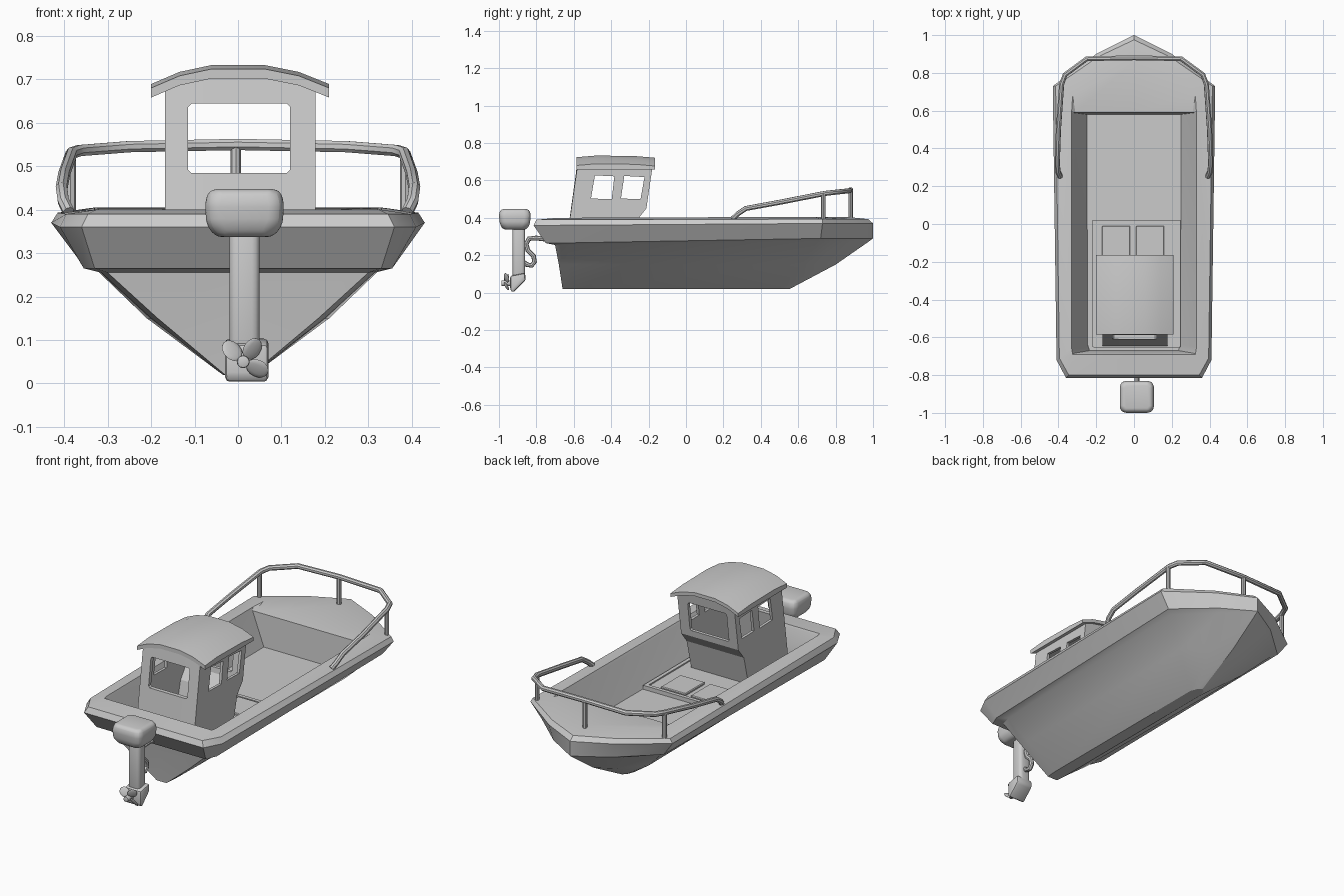
import bpy, bmesh, math
from mathutils import Matrix

if "Cube" in bpy.data.objects:
    bpy.data.objects.remove(bpy.data.objects["Cube"])


def activate(ob):
    bpy.ops.object.select_all(action='DESELECT')
    ob.select_set(True)
    bpy.context.view_layer.objects.active = ob


def smooth(ob, angle=30):
    activate(ob)
    bpy.ops.object.shade_smooth_by_angle(angle=math.radians(angle))


def bevel(ob, width, segments=2, limit=30):
    m = ob.modifiers.new("bevel", 'BEVEL')
    m.width, m.segments, m.angle_limit = width, segments, math.radians(limit)
    activate(ob)
    bpy.ops.object.modifier_apply(modifier=m.name)
    smooth(ob)


def loft(name, rings):
    """Closed skin over matching rings of points, capped at both ends."""
    bm = bmesh.new()
    vs = [[bm.verts.new(p) for p in r] for r in rings]
    n = len(vs[0])
    for a, b in zip(vs, vs[1:]):
        for i in range(n):
            j = (i + 1) % n
            bm.faces.new((a[i], a[j], b[j], b[i]))
    bm.faces.new(vs[0])
    bm.faces.new(vs[-1])
    bmesh.ops.recalc_face_normals(bm, faces=bm.faces)
    me = bpy.data.meshes.new(name)
    bm.to_mesh(me)
    bm.free()
    ob = bpy.data.objects.new(name, me)
    bpy.context.collection.objects.link(ob)
    return ob


def prism(name, yz, x0, x1):
    return loft(name, [[(x, y, z) for y, z in yz] for x in (x0, x1)])


def box(name, x0, x1, y0, y1, z0, z1):
    return prism(name, [(y0, z0), (y1, z0), (y1, z1), (y0, z1)], x0, x1)


def tube(name, pts, r):
    cu = bpy.data.curves.new(name, 'CURVE')
    cu.dimensions, cu.bevel_depth, cu.bevel_resolution = '3D', r, 2
    cu.use_fill_caps = True
    sp = cu.splines.new('POLY')
    sp.points.add(len(pts) - 1)
    for q, p in zip(sp.points, pts):
        q.co = (*p, 1)
    ob = bpy.data.objects.new(name, cu)
    bpy.context.collection.objects.link(ob)
    activate(ob)
    bpy.ops.object.convert(target='MESH')
    smooth(bpy.context.object, 40)


def cut(ob, cutter):
    m = ob.modifiers.new("cut", 'BOOLEAN')
    m.operation, m.solver, m.object = 'DIFFERENCE', 'EXACT', cutter
    activate(ob)
    bpy.ops.object.modifier_apply(modifier=m.name)
    bpy.data.objects.remove(cutter)


# Hull: half outlines (stern centre to bow tip), from keel up over gunwale to cockpit floor
levels = [
    (.02, .02, [(0, -.66), (.03, -.66), (.035, -.6), (.035, .50), (.018, .54), (0, .555)]),
    (.15, .15, [(0, -.68), (.185, -.68), (.20, -.62), (.21, .62), (.09, .75), (0, .80)]),
    (.255, .275, [(0, -.70), (.30, -.70), (.315, -.64), (.34, .70), (.16, .88), (0, .98)]),
    (.265, .29, [(0, -.75), (.33, -.75), (.355, -.69), (.37, .72), (.175, .895), (0, 1)]),
    (.36, .37, [(0, -.815), (.36, -.815), (.41, -.72), (.43, .73), (.2, .9), (0, 1)]),
    (.39, .393, [(0, -.80), (.345, -.80), (.395, -.71), (.415, .73), (.19, .885), (0, .975)]),
    (.40, .405, [(0, -.69), (.325, -.69), (.33, -.66), (.33, .60), (.325, .68), (0, .86)]),
    (.39, .39, [(0, -.685), (.32, -.685), (.325, -.65), (.325, .59), (.31, .59), (0, .59)]),
    (.215, .215, [(0, -.67), (.235, -.67), (.245, -.64), (.25, .58), (.24, .58), (0, .58)]),
]
rings = []
for z_stern, z_bow, half in levels:
    r = [(x, y, z_bow if y > .4 else z_stern) for x, y in half]
    rings.append(r + [(-x, y, z) for x, y, z in r[-2:0:-1]])
smooth(loft("hull", rings), 25)

# Raised cockpit platform with rim and two hatches
box("platform", -.215, .24, -.655, .015, .205, .23)
box("platform_lip", -.22, .245, 0, .02, .205, .237)
for i, x in enumerate((-.22, .225)):
    box(f"platform_side_rim_{i}", x, x + .02, -.65, .01, .205, .237)
for i, x in enumerate((-.17, .01)):
    bevel(box(f"hatch_{i}", x, x + .15, -.18, -.01, .22, .241), .004, 1)

# Wheelhouse walls: slanted side profile, top following the arched roof
cabin_rings = []
for x, top in ((-.168, .68), (-.08, .706), (.09, .706), (.178, .68)):
    cabin_rings.append([(x, y, z) for y, z in ((-.645, .228), (-.30, .228), (-.26, .39),
                                               (-.212, .45), (-.178, top), (-.58, top))])
cabin = loft("wheelhouse", cabin_rings)
cut(cabin, prism("room_cutter", [(-.625, .24), (-.315, .24), (-.277, .39), (-.23, .455),
                                 (-.2, .665), (-.56, .665)], -.153, .163))

# Windows: chamfered end openings and two slanted ones on each side
c = .008
end_cut = loft("end_window_cutter", [
    [(.0025 + sx * (.1175 - a), y, .564 + sz * (.08 - b))
     for sx, sz, a, b in ((-1, -1, 0, c), (-1, -1, c, 0), (1, -1, c, 0), (1, -1, 0, c),
                          (1, 1, 0, c), (1, 1, c, 0), (-1, 1, c, 0), (-1, 1, 0, c))]
    for y in (-.8, -.05)])
cut(cabin, end_cut)
for q in ([(-.508, .503), (-.397, .5), (-.383, .622), (-.487, .627)],
          [(-.348, .503), (-.243, .5), (-.222, .618), (-.33, .624)]):
    cut(cabin, prism("side_window_cutter", q, -.4, .4))

# Arched roof
roof_top = [(-.2, .686), (-.135, .714), (-.06, .73), (.06, .73), (.14, .714), (.21, .686)]
roof_rings = []
for y, dz in ((-.585, -.006), (-.48, .003), (-.27, .0), (-.165, -.009)):
    roof_rings.append([(x, y, z + dz) for x, z in roof_top]
                      + [(x, y, z - .028) for x, z in reversed(roof_top)])
smooth(loft("roof", roof_rings), 35)

# Bow railing and posts
side = [(.39, .25, .395), (.402, .275, .42), (.406, .32, .45), (.40, .5, .483),
        (.383, .74, .53), (.365, .79, .536), (.25, .875, .545)]
tube("bow_rail", side + [(0, .88, .55)] + [(-x, y, z) for x, y, z in reversed(side)], .014)
for i, (x, y, z) in enumerate(((-.385, .735, .53), (-.005, .88, .55), (.385, .735, .53))):
    tube(f"rail_post_{i}", [(x, y, .385), (x, y, z)], .012)

# Outboard motor: cowling, leg, gear case and bracket
cowl = loft("motor_cowling", [
    [(.015 + sx * (w - a), -.915 + sy * (d - b), z)
     for sx, sy, a, b in ((-1, -1, 0, .02), (-1, -1, .02, 0), (1, -1, .02, 0), (1, -1, 0, .02),
                          (1, 1, 0, .02), (1, 1, .02, 0), (-1, 1, .02, 0), (-1, 1, 0, .02))]
    for z, w, d in ((.337, .066, .062), (.365, .088, .08), (.42, .091, .086), (.447, .080, .074))])
bevel(cowl, .014, 3, 15)
bevel(box("motor_leg", -.02, .05, -.927, -.86, .07, .36), .018, 3)
bevel(prism("gear_case", [(-.94, .09), (-.86, .105), (-.858, .065), (-.925, 0), (-.94, .015)],
            -.03, .07), .012, 2)
tube("motor_bracket", [(.015, y, z) for y, z in (
    (-.88, .17), (-.85, .15), (-.825, .145), (-.81, .165), (-.815, .195), (-.845, .225),
    (-.855, .26), (-.84, .288), (-.80, .292), (-.74, .285))], .013)

# Propeller: hub with three twisted blades
hub = (.012, -.96, .05)
bpy.ops.mesh.primitive_cylinder_add(vertices=12, radius=.015, depth=.055, location=hub,
                                    rotation=(math.pi / 2, 0, 0))
bpy.context.object.name = "propeller_hub"
bevel(bpy.context.object, .005, 2)
for i, angle in enumerate((-45, 35, 115)):
    bpy.ops.mesh.primitive_uv_sphere_add(segments=12, ring_count=8, radius=1)
    blade = bpy.context.object
    blade.name = f"propeller_blade_{i}"
    blade.data.transform(
        Matrix.Translation(hub)
        @ Matrix.Rotation(math.radians(angle), 4, 'Y')
        @ Matrix.Translation((0, 0, .036))
        @ Matrix.Rotation(math.radians(35), 4, 'Z')
        @ Matrix.Diagonal((.024, .005, .027, 1)))
    smooth(blade, 60)
